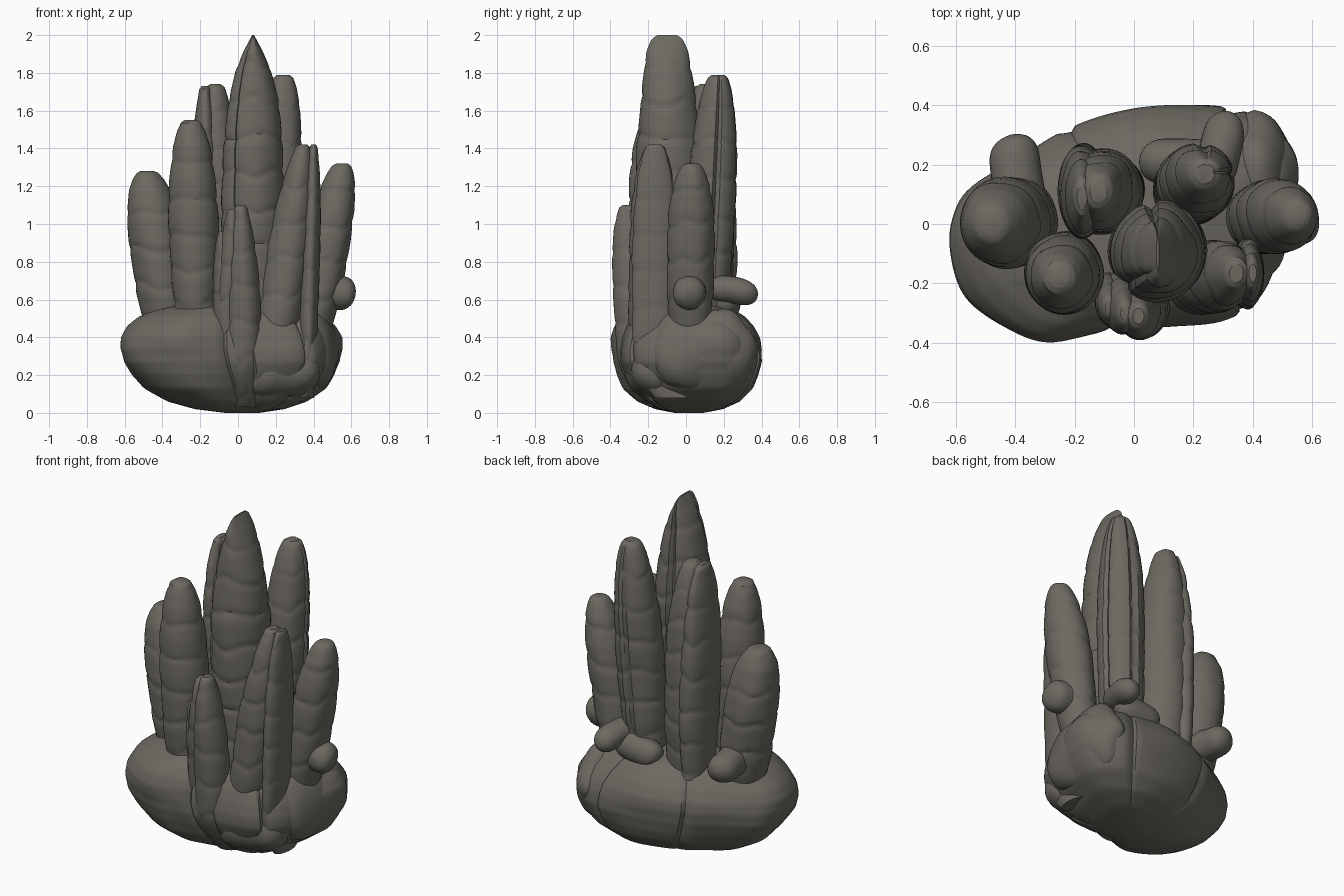
import bpy, bmesh, math
from mathutils import Vector, noise

if "Cube" in bpy.data.objects:
    bpy.data.objects.remove(bpy.data.objects["Cube"])

stone = bpy.data.materials.new("dark_stone")
stone.diffuse_color = (0.15, 0.14, 0.12, 1)
stone.use_nodes = True
stone.node_tree.nodes["Principled BSDF"].inputs["Base Color"].default_value = stone.diffuse_color


def lerp_table(table, u):
    for (a, va), (b, vb) in zip(table, table[1:]):
        if u <= b:
            return va + (vb - va) * max(0, u - a) / (b - a)
    return table[-1][1]


def loft(name, rings):
    bm = bmesh.new()
    rows = [[bm.verts.new(p) for p in r] for r in rings]
    n = len(rows[0])
    for a, b in zip(rows, rows[1:]):
        for i in range(n):
            bm.faces.new((a[i], a[(i + 1) % n], b[(i + 1) % n], b[i]))
    bm.faces.new(rows[0][::-1])
    bm.faces.new(rows[-1])
    me = bpy.data.meshes.new(name)
    bm.to_mesh(me)
    bm.free()
    ob = bpy.data.objects.new(name, me)
    bpy.context.collection.objects.link(ob)
    me.materials.append(stone)
    bpy.ops.object.select_all(action='DESELECT')
    ob.select_set(True)
    bpy.context.view_layer.objects.active = ob
    bpy.ops.object.shade_smooth_by_angle(angle=math.radians(35))
    return ob


def groove(a, angles, width):
    g = 0
    for s in angles:
        d = (a - math.radians(s) + math.pi) % math.tau - math.pi
        g = max(g, math.exp(-(d / width) ** 2))
    return g


# Radius factor by distance below the tip (0 = tip, 1 = foot)
BLUNT = [(0, .25), (.012, .42), (.05, .57), (.12, .75), (.27, .93), (.45, 1), (.75, .96), (1, .78)]
SLIM = [(0, .2), (.012, .35), (.05, .46), (.15, .68), (.3, .9), (.45, 1), (.75, 1), (1, .85)]
WEDGE = [(0, .03), (.05, .3), (.11, .56), (.2, .78), (.36, .95), (.5, 1), (1, .9)]


def column(name, foot, top, rx, ry, creases=(), tip_x=BLUNT, tip_y=BLUNT, seg=40):
    foot, top = Vector(foot), Vector(top)
    steps = int((top.z - foot.z) / 0.0145)
    phase = foot.x * 7 + foot.y * 3
    rings = []
    for k in range(steps + 5):
        # extra rings close to the tip
        u = 1 - k / steps if k < steps else (.008, .005, .003, .0015, 0)[k - steps]
        c = foot.lerp(top, 1 - u)
        # low feet curl inward under the base
        c.y += .17 * max(0, (.32 - c.z) / .32) ** 2
        fx, fy = lerp_table(tip_x, u), lerp_table(tip_y, u)
        ring = []
        for i in range(seg):
            a = math.tau * i / seg
            d = Vector((math.cos(a), math.sin(a), 0))
            w = noise.noise(d * 1.2 + Vector((phase, 0, c.z * 2.5)))
            s = (c.z / 0.19 + phase + 0.25 * w) % 1
            r = 0.98 + 0.065 * (1 - abs(2 * s - 1) ** 6) + 0.05 * w
            r *= 1 - 0.17 * groove(a, creases, 0.1)
            ring.append((c.x + d.x * rx * fx * r, c.y + d.y * ry * fy * r, c.z))
        rings.append(ring)
    return loft(name, rings)


# Tall segmented columns
column("centre_column", (.08, -.08, .3), (.08, -.1, 2), .16, .165, (222, 100), WEDGE,
       [(0, .3), (.012, .48), (.05, .64), (.15, .8), (.35, 1), (1, .85)])
column("back_right_column", (.17, .1, .4), (.24, .17, 1.79), .125, .125, (85, 10))
column("back_left_column", (-.1, .11, .45), (-.12, .11, 1.74), .135, .14, (), SLIM)
column("back_left_sliver", (-.17, .13, .5), (-.175, .09, 1.73), .08, .15, (), SLIM)
column("front_left_column", (-.22, -.15, .4), (-.25, -.18, 1.55), .126, .132)
column("far_left_column", (-.37, .01, .42), (-.48, .0, 1.28), .142, .148)
column("front_right_column", (.18, -.19, .22), (.345, -.165, 1.42), .112, .12, (), SLIM)
column("front_right_sliver", (.36, -.17, .08), (.4, -.165, 1.42), .05, .115)
column("far_right_column", (.39, .02, .4), (.55, .03, 1.32), .115, .122)
column("front_small_left", (-.065, -.22, .2), (-.03, -.3, 1.08), .07, .095, (), SLIM)
column("front_small_right", (.035, -.25, .03), (.015, -.31, 1.1), .09, .1, (), SLIM)
column("front_small_sliver", (-.09, -.22, .3), (-.085, -.28, .96), .045, .08)

# Boulder base: plan outline lofted through a rounded height profile
PLAN = [(-.63, -.1), (-.56, -.27), (-.32, -.4), (-.08, -.36), (.1, -.35), (.3, -.32), (.45, -.21),
        (.53, .03), (.54, .24), (.42, .36), (.22, .41), (0, .4), (-.22, .33), (-.42, .22), (-.59, .08)]
pts = [Vector((x, y, 0)) for x, y in PLAN]
outline = []
for i in range(len(pts)):
    p0, p1, p2, p3 = (pts[(i + j) % len(pts)] for j in (-1, 0, 1, 2))
    for j in range(10):
        t = j / 10
        outline.append(.5 * (2 * p1 + (p2 - p0) * t + (2 * p0 - 5 * p1 + 4 * p2 - p3) * t * t
                             + (3 * p1 - p0 - 3 * p2 + p3) * t ** 3))
HEIGHT = [(0, .15), (.02, .4), (.06, .62), (.13, .81), (.2, .91), (.27, .98), (.34, 1),
          (.4, .98), (.46, .91), (.51, .81), (.55, .67), (.58, .45), (.59, .2)]
rings = []
for k in range(60):
    z = .59 * (1 - math.cos(math.pi * k / 59)) / 2
    f = lerp_table(HEIGHT, z)
    ring = []
    for p in outline:
        a = math.atan2(p.y, p.x)
        g = f * (1 - .06 * groove(a, (257, 280, 322, 50, 125), .035))
        g *= 1 + .05 * noise.noise(Vector((p.x * 3, p.y * 3, z * 5)))
        shift = .25 * max(0, .34 - z)
        back = max(0, p.y) * .25 * (z - .27)
        ring.append((p.x * g + shift * (1 - abs(p.x)) * .8, p.y * g - back, z))
    rings.append(ring)
loft("boulder_base", rings)


# Rounded lumps and stubs
def lump(name, a, b, r, flat=1.0):
    a, b = Vector(a), Vector(b)
    q = (b - a).to_track_quat('Z', 'Y')
    half = (b - a).length / 2
    rings = []
    for k in range(25):
        t = -math.cos(math.pi * k / 24)
        f = max(.01, (1 - abs(t) ** 3.5)) ** .5
        ring = []
        for i in range(28):
            th = math.tau * i / 28
            v = Vector((math.cos(th) * r * f, math.sin(th) * r * f * flat, t * half))
            v *= 1 + .12 * noise.noise(v * 7 + a * 5)
            ring.append((a + b) / 2 + q @ v)
        rings.append(ring)
    loft(name, rings)


lump("right_stub", (.4, .02, .66), (.62, .02, .62), .09)
lump("back_left_stub", (-.38, .03, .63), (-.41, .3, .62), .09)
lump("back_right_stub", (.02, .22, .56), (.3, .2, .6), .08)
lump("back_corner_stub", (.26, .1, .67), (.32, .38, .63), .07)
lump("right_base_lobe", (.4, -.2, .33), (.42, .37, .33), .12, 1.7)
lump("front_base_lobe", (.02, -.19, .2), (.43, -.16, .24), .135, 1.0)
